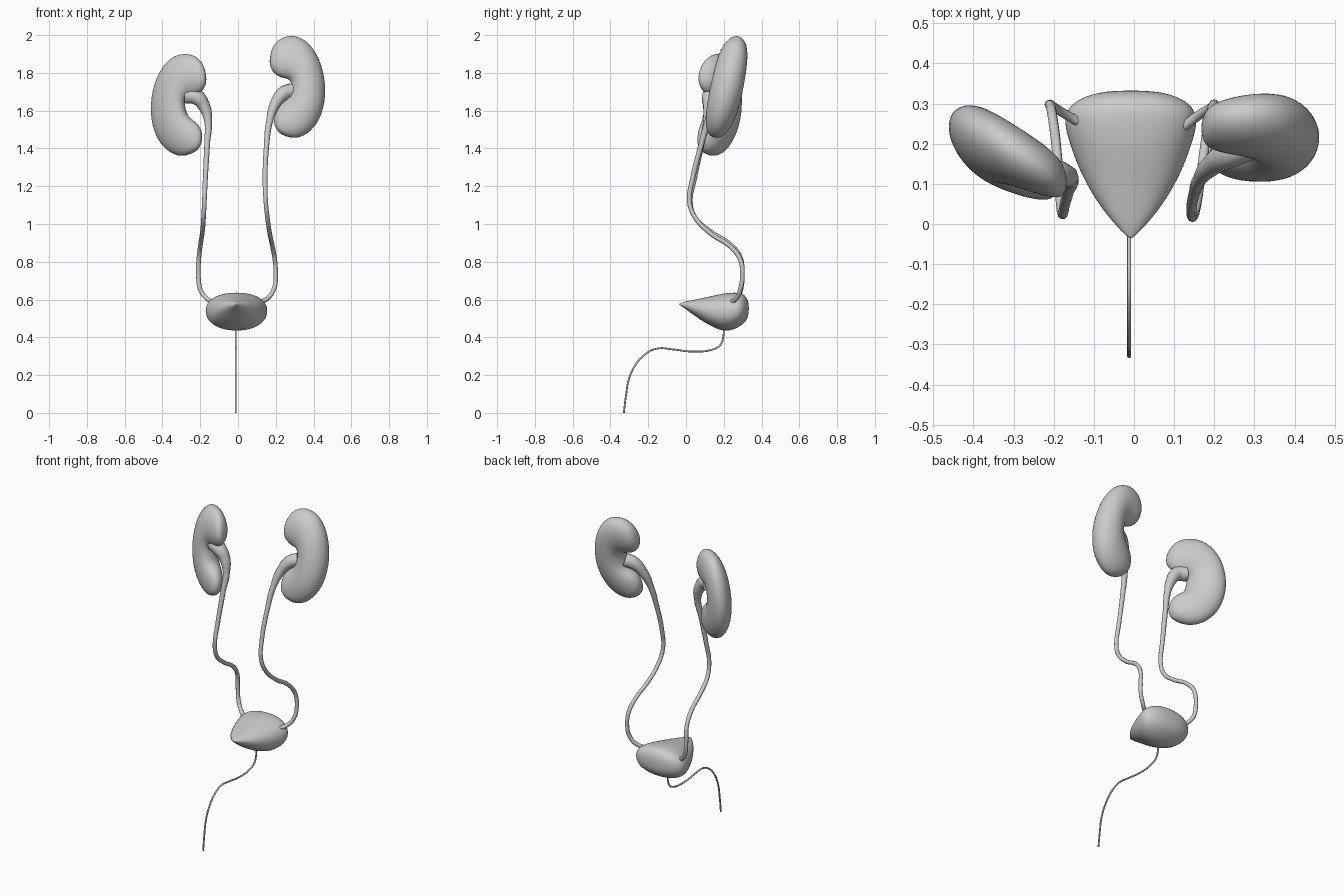
import bpy, bmesh
from math import cos, sin, pi, copysign


def loft(name, rings):
    """Skin a list of closed rings, cap both ends, smooth."""
    bm = bmesh.new()
    rows = [[bm.verts.new(p) for p in r] for r in rings]
    n = len(rows[0])
    for a, b in zip(rows, rows[1:]):
        for i in range(n):
            j = (i + 1) % n
            bm.faces.new((a[i], a[j], b[j], b[i]))
    bm.faces.new(rows[0])
    bm.faces.new(rows[-1])
    bmesh.ops.recalc_face_normals(bm, faces=bm.faces)
    me = bpy.data.meshes.new(name)
    bm.to_mesh(me)
    bm.free()
    me.shade_smooth()
    ob = bpy.data.objects.new(name, me)
    bpy.context.collection.objects.link(ob)
    ob.modifiers.new("smooth", 'SUBSURF').levels = 2
    ob.modifiers["smooth"].render_levels = 2
    return ob


def tube(name, pts):
    """Round tube through (x, y, z, radius) points."""
    cu = bpy.data.curves.new(name + "_path", 'CURVE')
    cu.dimensions = '3D'
    cu.bevel_depth = 1.0
    cu.bevel_resolution = 3
    cu.resolution_u = 8
    cu.use_fill_caps = True
    sp = cu.splines.new('BEZIER')
    sp.bezier_points.add(len(pts) - 1)
    for bp, (x, y, z, r) in zip(sp.bezier_points, pts):
        bp.co = (x, y, z)
        bp.radius = r
        bp.handle_left_type = bp.handle_right_type = 'AUTO'
    ob = bpy.data.objects.new(name, cu)
    bpy.context.collection.objects.link(ob)
    return ob


# Kidney rungs: outer x, z, inner x, z, half depth (bean fanned round the hilum)
RUNGS = [(.168, 1.875, .167, 1.845, .015), (.178, 1.937, .182, 1.80, .05),
         (.22, 1.988, .225, 1.772, .065), (.29, 2.005, .26, 1.768, .075),
         (.37, 1.975, .277, 1.755, .082), (.435, 1.88, .282, 1.735, .088),
         (.467, 1.75, .275, 1.70, .090), (.463, 1.64, .262, 1.665, .090),
         (.432, 1.54, .235, 1.645, .085), (.37, 1.472, .205, 1.622, .075),
         (.30, 1.447, .187, 1.58, .06), (.235, 1.470, .189, 1.535, .04),
         (.21, 1.49, .197, 1.515, .012)]


def kidney(name, side, dz, y0, slope_x, slope_z):
    rings = []
    for ox, oz, ix, iz, d in RUNGS:
        ring = []
        for k in range(16):
            a = 2 * pi * k / 16
            t = (1 + cos(a)) / 2
            x, z = ix + (ox - ix) * t, iz + (oz - iz) * t
            y = y0 + slope_x * (x - .315) + slope_z * (z - 1.725) + d * sin(a)
            ring.append((side * x, y, z + dz))
        rings.append(ring)
    return loft(name, rings)


kidney("left_kidney", 1, 0, .215, .03, .20)
kidney("right_kidney", -1, -.095, .17, .5, .06)

# Renal pelvis running into each ureter
tube("left_ureter", [
    (.285, .20, 1.705, .042), (.24, .178, 1.69, .038), (.197, .15, 1.635, .028),
    (.166, .115, 1.54, .018), (.15, .075, 1.40, .014), (.143, .035, 1.24, .013),
    (.147, .018, 1.12, .012), (.155, .045, 1.04, .012), (.168, .13, .95, .012),
    (.183, .235, .88, .012), (.195, .288, .81, .012), (.20, .298, .72, .012),
    (.19, .288, .655, .012), (.16, .27, .61, .012), (.12, .24, .585, .012)])
tube("right_ureter", [
    (-.265, .145, 1.68, .045), (-.22, .125, 1.672, .042), (-.178, .122, 1.62, .032),
    (-.158, .11, 1.54, .02), (-.163, .085, 1.43, .015), (-.173, .045, 1.24, .013),
    (-.178, .024, 1.12, .012), (-.182, .045, 1.04, .012), (-.188, .13, .96, .012),
    (-.197, .225, .90, .012), (-.206, .285, .83, .012), (-.21, .298, .73, .012),
    (-.198, .29, .65, .012), (-.165, .27, .605, .012), (-.13, .25, .585, .012)])

# Bladder: sections along y as half width, bottom z, top z
rings = []
for y, w, z0, z1 in [(-.037, .003, .573, .579), (0, .042, .548, .591),
                     (.05, .082, .511, .601), (.10, .113, .476, .612),
                     (.15, .137, .449, .623), (.20, .155, .430, .635),
                     (.25, .170, .438, .639), (.29, .163, .458, .638),
                     (.32, .118, .485, .618), (.333, .05, .525, .58)]:
    ring = []
    for k in range(16):
        c, s = cos(2 * pi * k / 16), sin(2 * pi * k / 16)
        ring.append((-.008 + w * copysign(abs(c) ** .9, c), y,
                     (z0 + z1) / 2 + (z1 - z0) / 2 * copysign(abs(s) ** .9, s)))
    rings.append(ring)
loft("bladder", rings)

# Urethra
tube("urethra", [(-.012, y, z, .005) for y, z in [
    (.20, .45), (.197, .40), (.182, .36), (.145, .337), (.03, .325), (-.07, .336),
    (-.15, .341), (-.217, .31), (-.27, .25), (-.302, .18), (-.318, .09), (-.329, 0)]])
